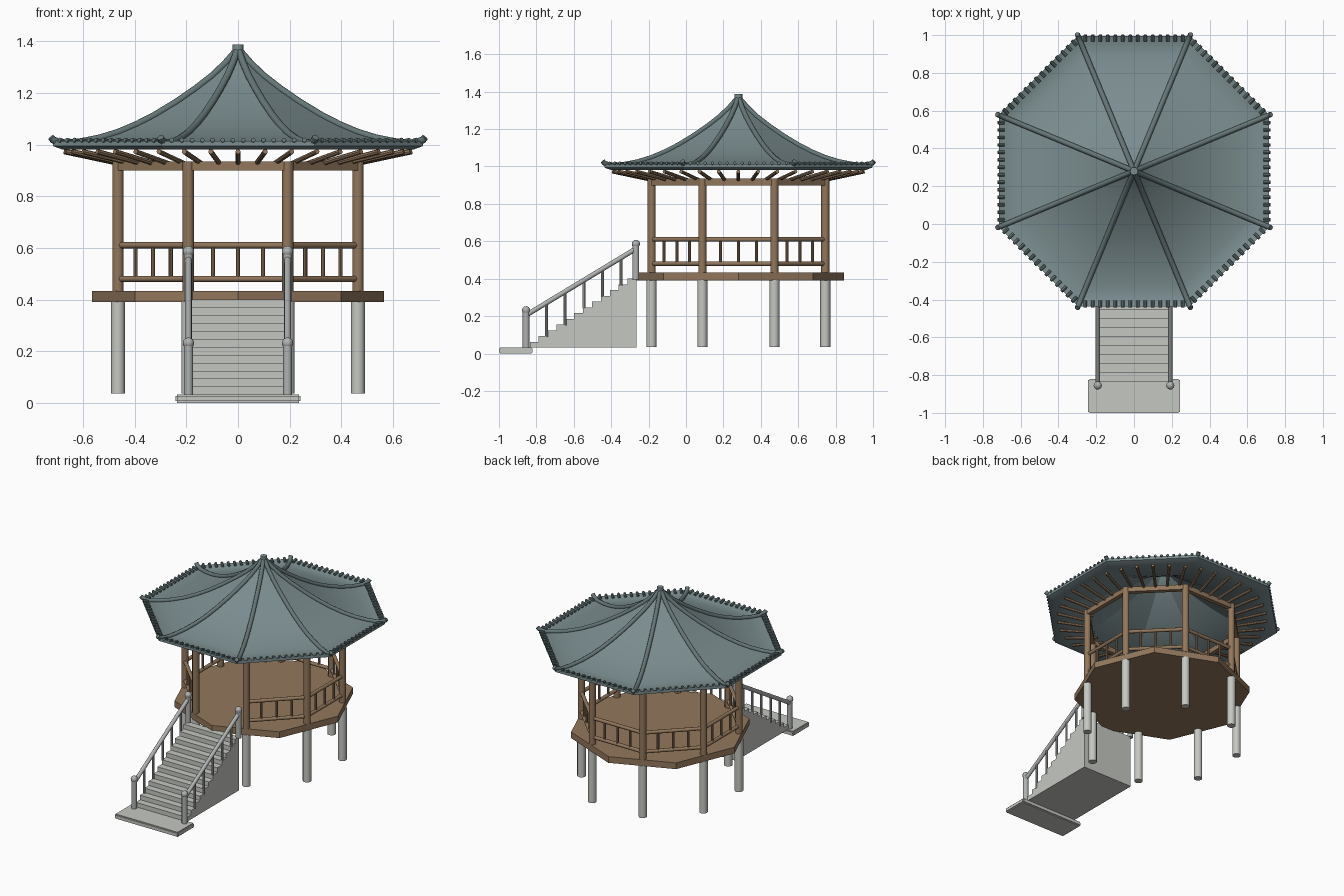
import bpy, bmesh, math
from mathutils import Vector, Matrix

if "Cube" in bpy.data.objects:
    bpy.data.objects.remove(bpy.data.objects["Cube"], do_unlink=True)

CY = 0.28                    # pavilion centre on y
COL_R, ROOF_R = 0.503, 0.775
SIDE = math.pi / 4


def material(name, rgb):
    m = bpy.data.materials.new(name)
    m.use_nodes = True
    m.diffuse_color = (*rgb, 1)
    m.node_tree.nodes["Principled BSDF"].inputs["Base Color"].default_value = (*rgb, 1)
    return m


TILE = material("roof slate", (0.20, 0.27, 0.28))
RIDGE = material("ridge slate", (0.13, 0.18, 0.185))
WOOD = material("wood", (0.29, 0.185, 0.107))
STONE = material("pale stone", (0.56, 0.575, 0.535))
RAIL = material("grey stone", (0.43, 0.45, 0.44))


def polar(r, angle, z):
    return Vector((r * math.cos(angle), CY + r * math.sin(angle), z))


def corner(r, i, z):
    return polar(r, (i + 0.5) * SIDE, z)


def rod(bm, p, q, r, n=12):
    p, q = Vector(p), Vector(q)
    d = q - p
    m = Matrix.Translation((p + q) / 2) @ d.to_track_quat("Z", "Y").to_matrix().to_4x4()
    bmesh.ops.create_cone(bm, cap_ends=True, segments=n, radius1=r, radius2=r,
                          depth=d.length, matrix=m)


def beam(bm, p, q, w, h):
    d = q - p
    m = (Matrix.Translation((p + q) / 2) @ Matrix.Rotation(math.atan2(d.y, d.x), 4, "Z")
         @ Matrix.Diagonal((d.length, w, h, 1)))
    bmesh.ops.create_cube(bm, size=1, matrix=m)


def finish(name, bm, mat):
    bmesh.ops.recalc_face_normals(bm, faces=bm.faces)
    me = bpy.data.meshes.new(name)
    bm.to_mesh(me)
    bm.free()
    me.materials.append(mat)
    ob = bpy.data.objects.new(name, me)
    bpy.context.collection.objects.link(ob)
    bpy.ops.object.select_all(action="DESELECT")
    ob.select_set(True)
    bpy.context.view_layer.objects.active = ob
    bpy.ops.object.shade_smooth_by_angle(angle=math.radians(40))
    return ob


# Deck, stilts, columns and ring beams
bm = bmesh.new()
rod(bm, (0, CY, 0.39), (0, CY, 0.433), 0.565, 8)
finish("deck", bm, WOOD)

stilts, columns, beams = bmesh.new(), bmesh.new(), bmesh.new()
for i in range(8):
    rod(stilts, corner(COL_R, i, 0.035), corner(COL_R, i, 0.392), 0.027)
    rod(columns, corner(COL_R, i, 0.43), corner(COL_R, i, 0.935), 0.022)
    beam(beams, corner(COL_R, i, 0.917), corner(COL_R, i + 1, 0.917), 0.03, 0.035)
finish("stilts", stilts, STONE)
finish("columns", columns, WOOD)
finish("ring_beams", beams, WOOD)

# Balustrade on every side but the front
bm = bmesh.new()
for i in range(8):
    if i == 5:
        continue
    for z in (0.48, 0.61):
        rod(bm, corner(COL_R, i, z), corner(COL_R, i + 1, z), 0.012)
    for k in (1, 2, 3):
        p = corner(COL_R, i, 0.48).lerp(corner(COL_R, i + 1, 0.48), k / 4)
        rod(bm, p, p + Vector((0, 0, 0.13)), 0.008, 8)
finish("balustrade", bm, WOOD)

# Rafters fanning out under the eaves
bm = bmesh.new()
for i in range(40):
    a = i * math.tau / 40
    rod(bm, polar(0.45, a, 0.925), polar(0.675, a, 0.973), 0.01, 8)
finish("rafters", bm, WOOD)

# Roof: eight concave panels with an upturned eave
PROFILE = [(0.015, 1.355), (0.07, 1.31), (0.14, 1.262), (0.23, 1.212), (0.335, 1.16),
           (0.45, 1.11), (0.55, 1.073), (0.65, 1.043), (0.75, 1.021), (0.85, 1.007),
           (0.95, 1.001), (1.0, 1.014)]
loop = PROFILE + [(t, z - 0.02) for t, z in reversed(PROFILE)]
bm = bmesh.new()
for i in range(8):
    a, b = ([bm.verts.new(corner(ROOF_R * t, j, z)) for t, z in loop] for j in (i, i + 1))
    for k in range(len(loop)):
        n = (k + 1) % len(loop)
        bm.faces.new((a[k], a[n], b[n], b[k]))
finish("roof", bm, TILE)

# Ridge tubes along the corners
for i in range(8):
    cu = bpy.data.curves.new("ridge", "CURVE")
    cu.dimensions = "3D"
    cu.bevel_depth, cu.bevel_resolution, cu.use_fill_caps = 0.014, 2, True
    sp = cu.splines.new("POLY")
    path = PROFILE + [(1.012, 1.024)]
    sp.points.add(len(path) - 1)
    for pt, (t, z) in zip(sp.points, path):
        pt.co = (*corner(ROOF_R * t, i, z + 0.004), 1)
    sp.use_smooth = True
    cu.materials.append(RIDGE)
    bpy.context.collection.objects.link(bpy.data.objects.new("ridge", cu))

# Tile ends along the eaves, and the finial
bm = bmesh.new()
for i in range(8):
    a, b = corner(ROOF_R, i, 1.018), corner(ROOF_R, i + 1, 1.018)
    out = polar(1, (i + 1) * SIDE, 0) - polar(0, 0, 0)
    for k in range(1, 15):
        p = a.lerp(b, k / 15)
        rod(bm, p - out * 0.03 - Vector((0, 0, 0.008)), p + out * 0.005, 0.009, 8)
finish("eave_tile_ends", bm, RIDGE)

bm = bmesh.new()
rod(bm, (0, CY, 1.335), (0, CY, 1.387), 0.021)
finish("finial", bm, TILE)

# Base slab and solid stair
bm = bmesh.new()
bmesh.ops.create_cube(bm, size=1, matrix=Matrix.Translation((0, -0.91, 0.016))
                      @ Matrix.Diagonal((0.485, 0.18, 0.032, 1)))
bmesh.ops.bevel(bm, geom=bm.edges[:], offset=0.006, segments=2, affect="EDGES")
finish("base_slab", bm, STONE)

STEPS, Y0, Y1, Z0, Z1 = 12, -0.835, -0.265, 0.032, 0.40
run, rise = (Y1 - Y0) / STEPS, (Z1 - Z0) / STEPS
outline = [(Y0, Z0)]
for s in range(STEPS):
    outline += [(Y0 + s * run, Z0 + (s + 1) * rise), (Y0 + (s + 1) * run, Z0 + (s + 1) * rise)]
outline.append((Y1, Z0))
bm = bmesh.new()
face = bm.faces.new([bm.verts.new((-0.195, y, z)) for y, z in outline])
ext = bmesh.ops.extrude_face_region(bm, geom=[face])["geom"]
bmesh.ops.translate(bm, vec=(0.39, 0, 0), verts=[v for v in ext if isinstance(v, bmesh.types.BMVert)])
finish("stair", bm, STONE)

# Stair handrails with end posts, knobs and balusters
for side, x in (("right", -0.192), ("left", 0.192)):
    bm = bmesh.new()
    low, high = Vector((x, -0.855, 0.205)), Vector((x, -0.268, 0.56))
    rod(bm, low, high, 0.013)
    for top, foot in ((low, 0.03), (high, 0.395)):
        rod(bm, (x, top.y, foot), top + Vector((0, 0, 0.015)), 0.018)
        bmesh.ops.create_uvsphere(bm, u_segments=12, v_segments=8, radius=0.022,
                                  matrix=Matrix.Translation(top + Vector((0, 0, 0.026))))
    for k in range(1, 6):
        p = low.lerp(high, (k + 0.1) / 5.9)
        step = int((p.y - Y0) / run) + 1
        rod(bm, (x, p.y, Z0 + step * rise - 0.005), p, 0.008, 8)
    finish(side + "_stair_rail", bm, RAIL)
